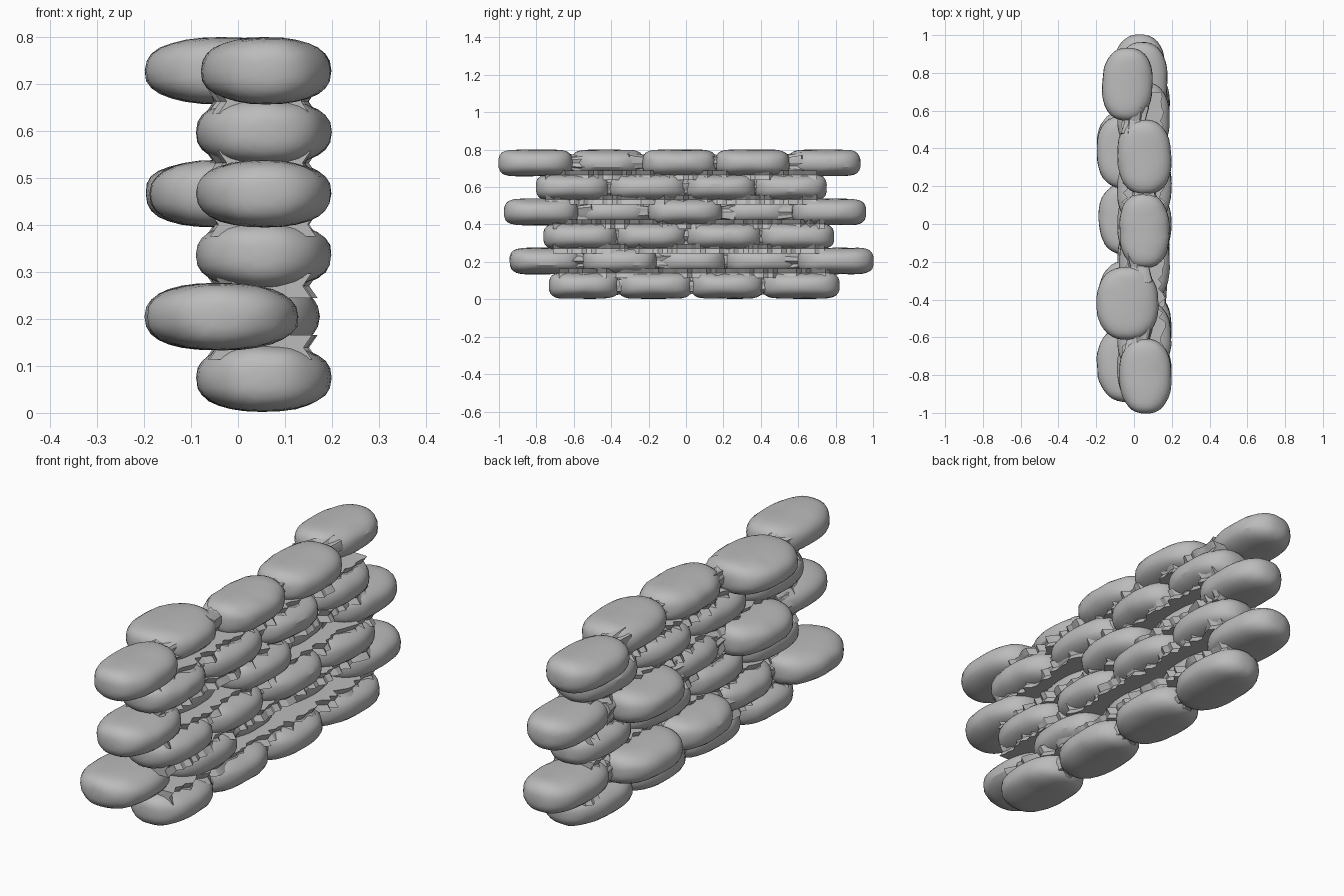
import bpy, bmesh, math, random
from mathutils import Vector, noise

if "Cube" in bpy.data.objects:
    bpy.data.objects.remove(bpy.data.objects["Cube"])

random.seed(4)
mat = bpy.data.materials.new("sack grey")
mat.diffuse_color = (0.5, 0.5, 0.5, 1)
mat.use_nodes = True
mat.node_tree.nodes["Principled BSDF"].inputs["Base Color"].default_value = mat.diffuse_color

# each layer: y of the joints between sacks, then (x min, x max) of each sack
W = (-0.09, 0.20)
LAYERS = [
    ([-0.73, -0.36, 0.03, 0.41, 0.82], [W, (-0.08, 0.19), W, (-0.09, 0.19)]),
    ([-0.94, -0.55, -0.16, 0.21, 0.60, 1.0],
     [(-0.20, 0.13), (-0.11, 0.175), (-0.19, 0.10), (-0.20, 0.10), (-0.11, 0.17)]),
    ([-0.76, -0.37, 0.0, 0.40, 0.79], [W, (-0.09, 0.19), W, (-0.08, 0.19)]),
    ([-0.97, -0.58, -0.20, 0.19, 0.57, 0.96],
     [W, (-0.19, 0.10), W, (-0.20, 0.10), (-0.09, 0.18)]),
    ([-0.80, -0.41, 0.0, 0.37, 0.75], [W, (-0.08, 0.19), W, (-0.09, 0.19)]),
    ([-1.0, -0.61, -0.23, 0.16, 0.55, 0.93],
     [(-0.08, 0.20), (-0.20, 0.13), (-0.08, 0.19), W, (-0.17, 0.10)]),
]
Z0, STEP, HALF_H = 0.074, 0.131, 0.072


def spow(v, p):
    return math.copysign(abs(v) ** p, v)


def loft(name, rings, angle):
    """Skin closed rings of points and cap both ends."""
    bm = bmesh.new()
    vs = [[bm.verts.new(p) for p in r] for r in rings]
    n = len(rings[0])
    for a, b in zip(vs, vs[1:]):
        for k in range(n):
            bm.faces.new((a[k], a[(k + 1) % n], b[(k + 1) % n], b[k]))
    bm.faces.new(vs[0])
    bm.faces.new(vs[-1])
    bmesh.ops.recalc_face_normals(bm, faces=bm.faces[:])
    me = bpy.data.meshes.new(name)
    bm.to_mesh(me)
    bm.free()
    me.materials.append(mat)
    ob = bpy.data.objects.new(name, me)
    bpy.context.collection.objects.link(ob)
    bpy.ops.object.select_all(action='DESELECT')
    ob.select_set(True)
    bpy.context.view_layer.objects.active = ob
    bpy.ops.object.shade_smooth_by_angle(angle=math.radians(angle))
    return ob


def sack(name, y0, y1, x0, x1, z):
    """Flattened pillow with lumpy cloth and creased ends."""
    cx, cy = (x0 + x1) / 2, (y0 + y1) / 2
    a, b = (x1 - x0) / 2, (y1 - y0) / 2 + 0.004
    seed = Vector([random.uniform(-50, 50) for _ in range(3)])
    skew = random.uniform(-0.03, 0.03)
    rings = []
    for i in range(19):
        t = -math.cos(math.pi * (0.04 + 0.92 * i / 18))
        t = max(-1, min(1, t / math.cos(math.pi * 0.04))) * 0.993
        wx = a * (1 - abs(t) ** 2.5) ** 0.42
        wz = HALF_H * (1 - abs(t) ** 7) ** 0.36
        ring = []
        for k in range(28):
            u = math.tau * k / 28
            p = Vector((wx * spow(math.cos(u), 0.9), b * t, wz * spow(math.sin(u), 0.8)))
            lump = noise.noise(p * 9 + seed) * 0.05
            crease = noise.noise(Vector((p.x * 45, p.y * 8, p.z * 45)) + seed) * 0.09 * abs(t) ** 3
            s = 1 - abs(lump) - abs(crease)
            ring.append((cx + p.x * s + skew * p.y, cy + p.y * (1 - abs(lump) * 0.3),
                         z + p.z * s))
        rings.append(ring)
    return loft(name, rings, 28)


def ruffle(name, y, x, z):
    """Gathered cloth that fills the notch between two neighbouring sacks."""
    n = 22
    jag = [random.uniform(0.72, 1.0) for _ in range(n)]
    rings = []
    for t in (-1, -0.45, 0, 0.45, 1):
        flare = 0.74 + 0.26 * abs(t)
        rings.append([(x + 0.088 * flare * jag[k] * math.cos(math.tau * k / n),
                       y + 0.075 * t + random.uniform(-0.008, 0.008),
                       z + 0.066 * flare * jag[k] * spow(math.sin(math.tau * k / n), 0.7))
                      for k in range(n)])
    return loft(name, rings, 20)


def seam(name, ya, yb, z):
    """Ragged cloth strip pressed between two layers."""
    steps = int((yb - ya) / 0.025)
    rings = []
    for i in range(steps + 1):
        y = ya + (yb - ya) * i / steps
        l = -0.035 + random.uniform(-0.025, 0.02)
        r = 0.135 + random.uniform(-0.02, 0.025)
        h = 0.026
        rings.append([(l - 0.01, y, z - h), (r + 0.01, y, z - h), (r - 0.008, y, z),
                      (r + 0.01, y, z + h), (l - 0.01, y, z + h), (l + 0.008, y, z)])
    return loft(name, rings, 20)


for i, (joints, spans) in enumerate(LAYERS):
    z = Z0 + STEP * i
    for j, (x0, x1) in enumerate(spans):
        sack(f"sack_{i + 1}_{j + 1}", joints[j], joints[j + 1], x0, x1, z)
    for j in range(1, len(spans)):
        lo = max(spans[j - 1][0], spans[j][0])
        hi = min(spans[j - 1][1], spans[j][1])
        ruffle(f"ruffle_{i + 1}_{j}", joints[j], (lo + hi) / 2, z)
    if i:
        low = LAYERS[i - 1][0]
        seam(f"seam_{i}", max(low[0], joints[0]) + 0.05,
             min(low[-1], joints[-1]) - 0.05, z - STEP / 2)
